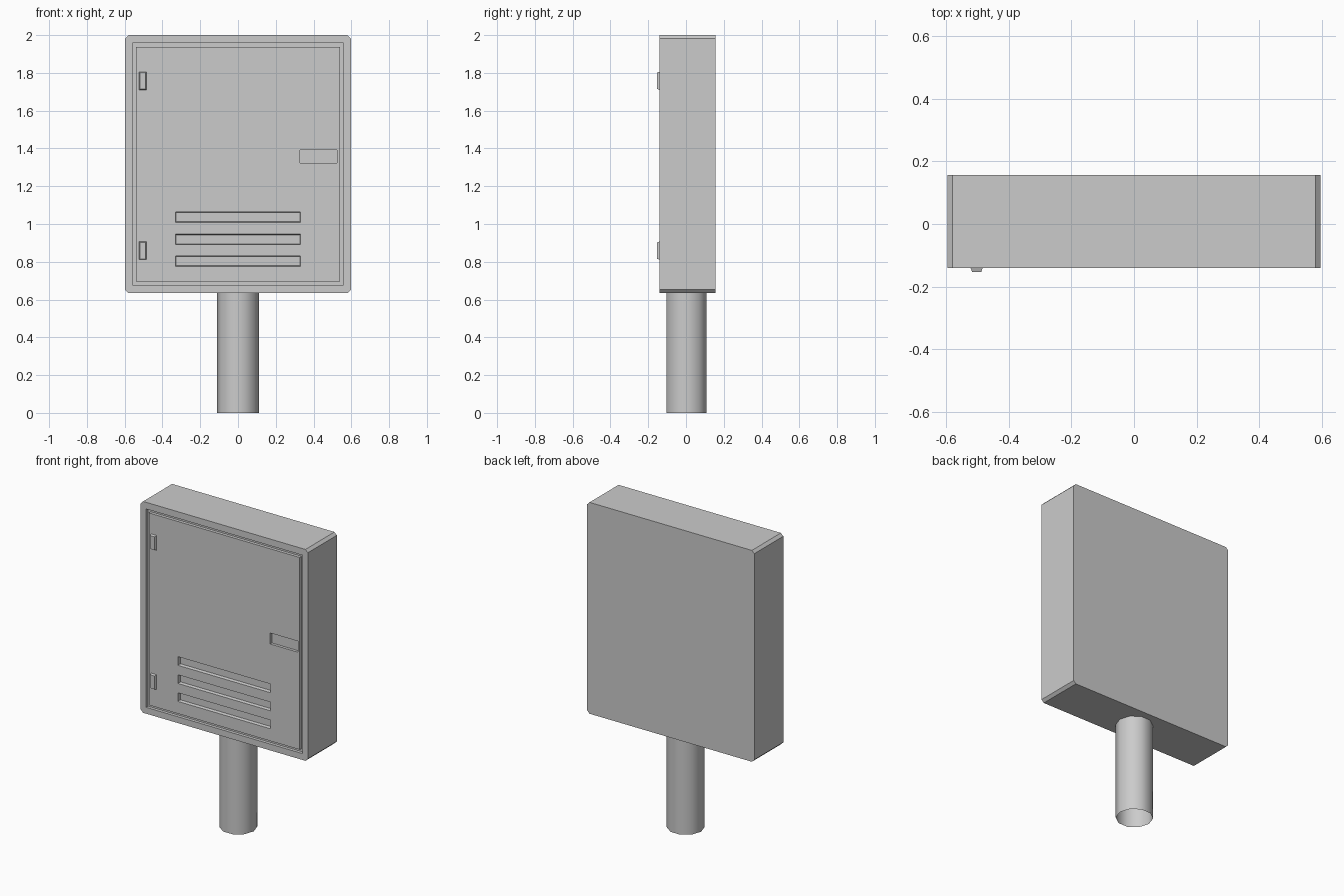
import bpy, bmesh, math

if "Cube" in bpy.data.objects:
    bpy.data.objects.remove(bpy.data.objects["Cube"])

FRONT, BACK = -0.14, 0.156
W, Z0, Z1 = 0.597, 0.635, 2.0


def make_object(name, bm):
    bmesh.ops.recalc_face_normals(bm, faces=bm.faces[:])
    mesh = bpy.data.meshes.new(name)
    bm.to_mesh(mesh)
    bm.free()
    obj = bpy.data.objects.new(name, mesh)
    bpy.context.collection.objects.link(obj)
    return obj


def rect(bm, x0, x1, z0, z1, y, inset=0.0):
    x0, x1, z0, z1 = x0 + inset, x1 - inset, z0 + inset, z1 - inset
    return [bm.verts.new((x, y, z)) for x, z in ((x0, z0), (x1, z0), (x1, z1), (x0, z1))]


def bridge(bm, a, b):
    n = len(a)
    for i in range(n):
        j = (i + 1) % n
        bm.faces.new((a[i], a[j], b[j], b[i]))


def block(name, x0, x1, z0, z1, y0, y1, inset0=0.0, inset1=0.0):
    """Box between two y planes, each end optionally inset to taper it."""
    bm = bmesh.new()
    a = rect(bm, x0, x1, z0, z1, y0, inset0)
    b = rect(bm, x0, x1, z0, z1, y1, inset1)
    bridge(bm, a, b)
    bm.faces.new(a)
    bm.faces.new(b)
    return make_object(name, bm)


def cut(target, cutter):
    mod = target.modifiers.new("cut", 'BOOLEAN')
    mod.operation = 'DIFFERENCE'
    mod.solver = 'EXACT'
    mod.object = cutter
    bpy.context.view_layer.objects.active = target
    bpy.ops.object.modifier_apply(modifier=mod.name)
    bpy.data.objects.remove(cutter)


# Cabinet body with its four front-to-back edges chamfered
bm = bmesh.new()
c = 0.017
outline = [(-W + c, Z0), (W - c, Z0), (W, Z0 + c), (W, Z1 - c),
           (W - c, Z1), (-W + c, Z1), (-W, Z1 - c), (-W, Z0 + c)]
front = [bm.verts.new((x, FRONT, z)) for x, z in outline]
back = [bm.verts.new((x, BACK, z)) for x, z in outline]
bridge(bm, front, back)
bm.faces.new(front)
bm.faces.new(back)
cabinet = make_object("cabinet", bm)

# Groove around the door
bm = bmesh.new()
loops = [rect(bm, -0.559, 0.559, 0.676, 1.957, y, inset)
         for y, inset in ((FRONT - 0.05, 0), (FRONT - 0.05, 0.02),
                          (FRONT + 0.02, 0.02), (FRONT + 0.02, 0))]
for i in range(4):
    bridge(bm, loops[i], loops[(i + 1) % 4])
cut(cabinet, make_object("groove_cutter", bm))

# Vent slots, slightly narrower at the bottom of the recess
for z in (0.803, 0.919, 1.036):
    cut(cabinet, block("vent_cutter", -0.332, 0.332, z - 0.029, z + 0.029,
                       FRONT - 0.02, FRONT + 0.02, -0.003, 0.005))

# Handle recess
cut(cabinet, block("handle_cutter", 0.328, 0.525, 1.322, 1.393, FRONT - 0.02, FRONT + 0.018))

# Hinges with narrowed front faces
for name, z in (("lower_hinge", 0.859), ("upper_hinge", 1.758)):
    block(name, -0.523, -0.484, z - 0.048, z + 0.048, FRONT - 0.014, FRONT, 0.005, 0.0)

# Hollow ten-sided post
bm = bmesh.new()
bmesh.ops.create_cone(bm, cap_ends=False, segments=10, radius1=0.111, radius2=0.111, depth=Z0)
# Turn so that two corners lie on the x axis
widest = max(bm.verts, key=lambda v: v.co.x)
turn = -math.atan2(widest.co.y, widest.co.x)
for v in bm.verts:
    a = math.atan2(v.co.y, v.co.x) + turn
    v.co = (0.111 * math.cos(a), 0.111 * math.sin(a) + 0.003, v.co.z + Z0 / 2)
for f in bm.faces:
    f.smooth = True
make_object("post", bm)
